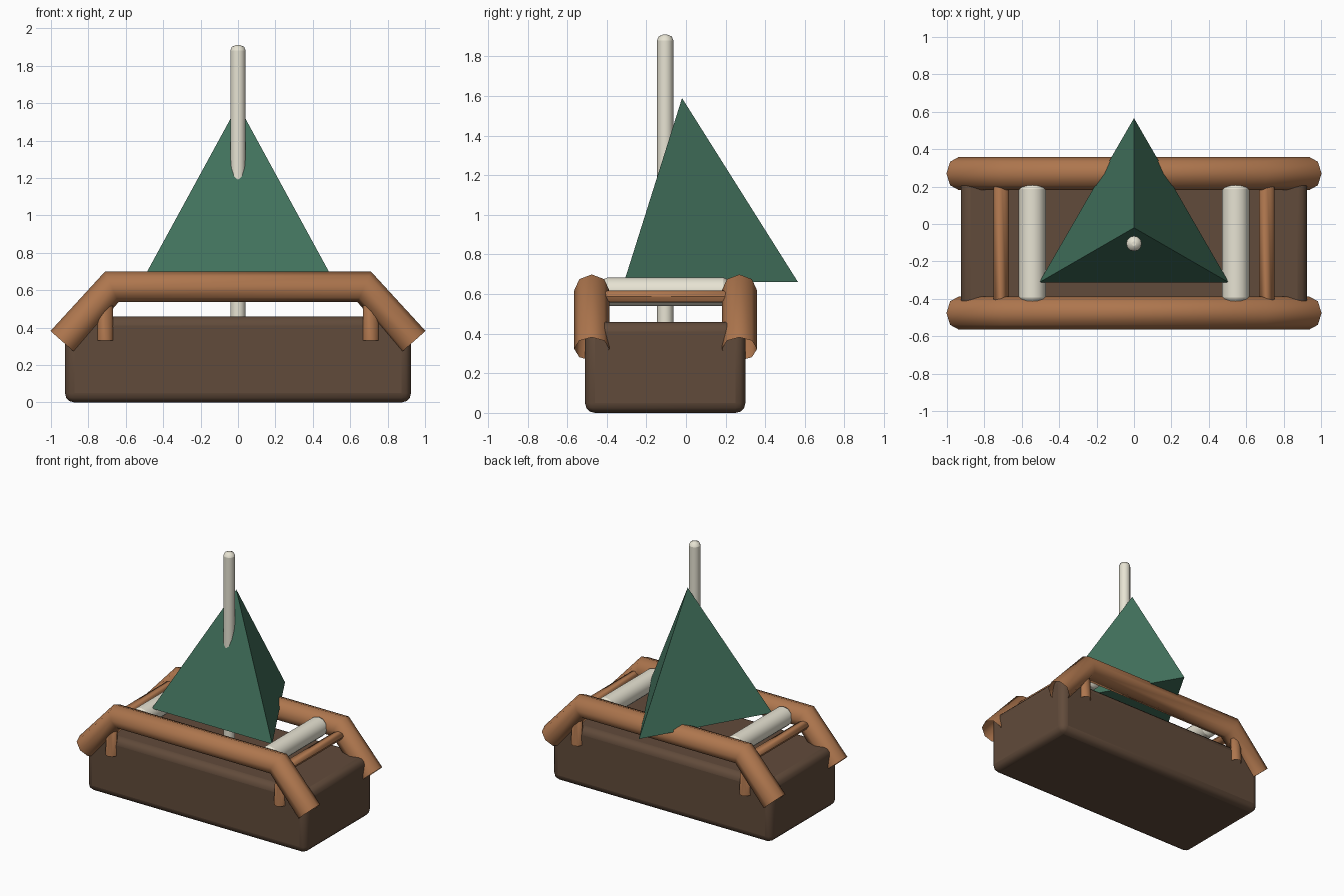
import bpy, math
from mathutils import Vector

if "Cube" in bpy.data.objects:
    bpy.data.objects.remove(bpy.data.objects["Cube"])


def mat(name, rgb):
    m = bpy.data.materials.new(name)
    m.diffuse_color = (*rgb, 1)
    m.use_nodes = True
    m.node_tree.nodes["Principled BSDF"].inputs["Base Color"].default_value = m.diffuse_color
    return m


HULL = mat("dark_wood", (0.12, 0.07, 0.043))
WOOD = mat("bamboo", (0.42, 0.18, 0.075))
PALE = mat("pale_pole", (0.80, 0.77, 0.65))
GREEN = mat("sail_green", (0.055, 0.17, 0.11))


def finish(name, material, bevel=0, segments=2, smooth=True):
    ob = bpy.context.object
    ob.name = name
    ob.data.materials.append(material)
    bpy.ops.object.transform_apply(location=False, rotation=True, scale=True)
    if bevel:
        b = ob.modifiers.new("Bevel", "BEVEL")
        b.width, b.segments = bevel, segments
        b.limit_method = "ANGLE"
        b.angle_limit = math.radians(60)
    if smooth:
        bpy.ops.object.shade_smooth_by_angle(angle=math.radians(50))
    return ob


def pole(name, center, length, radius, rotation=(0, 0, 0)):
    bpy.ops.mesh.primitive_cylinder_add(vertices=12, radius=radius, depth=length,
                                        location=center, rotation=rotation)
    return finish(name, PALE, bevel=0.028)


def tube(name, points, radius):
    # open-ended eight-sided tube along a bent path
    curve = bpy.data.curves.new(name, "CURVE")
    curve.dimensions = "3D"
    curve.bevel_depth = radius
    curve.bevel_resolution = 2
    spline = curve.splines.new("POLY")
    spline.points.add(len(points) - 1)
    for p, co in zip(spline.points, points):
        p.co = (*co, 1)
    spline.use_smooth = True
    ob = bpy.data.objects.new(name, curve)
    bpy.context.collection.objects.link(ob)
    bpy.ops.object.select_all(action="DESELECT")
    bpy.context.view_layer.objects.active = ob
    ob.select_set(True)
    bpy.ops.object.convert(target="MESH")
    ob = bpy.context.object
    ob.data.materials.clear()
    ob.data.materials.append(WOOD)
    bpy.ops.object.shade_smooth_by_angle(angle=math.radians(50))


# hull block
bpy.ops.mesh.primitive_cube_add(size=1, location=(0, -0.105, 0.23))
bpy.context.object.scale = (1.85, 0.81, 0.46)
finish("hull", HULL, bevel=0.05, segments=3)

# bent side rails, front and back
for name, y in (("front_rail", -0.476), ("back_rail", 0.27)):
    tube(name, [(-0.936, y, 0.323), (-0.675, y, 0.618),
                (0.675, y, 0.618), (0.936, y, 0.323)], 0.089)

# thin lashing hoops and pale cross poles, left and right
for side, s in (("left", -1), ("right", 1)):
    x = 0.71 * s
    tube(side + "_hoop", [(x, -0.51, 0.33), (x, -0.50, 0.587),
                          (x, 0.29, 0.587), (x, 0.30, 0.33)], 0.042)
    pole(side + "_cross_pole", (0.544 * s, -0.103, 0.612), 0.636, 0.073,
         (math.pi / 2, 0, 0))

# mast
pole("mast", (0, -0.105, 1.165), 1.49, 0.041)

# three-sided sail
bpy.ops.mesh.primitive_cone_add(vertices=3, radius1=0.586, radius2=0, depth=0.93,
                                location=(0, -0.02, 1.125))
sail = finish("sail", GREEN, smooth=False)
# keep one corner pointing to the back
tip = max(sail.data.vertices, key=lambda v: v.co.xy.length * (v.co.y + 1))
if abs(tip.co.x) > 0.01:
    sail.rotation_euler.z = math.pi / 2 - math.atan2(tip.co.y, tip.co.x)
